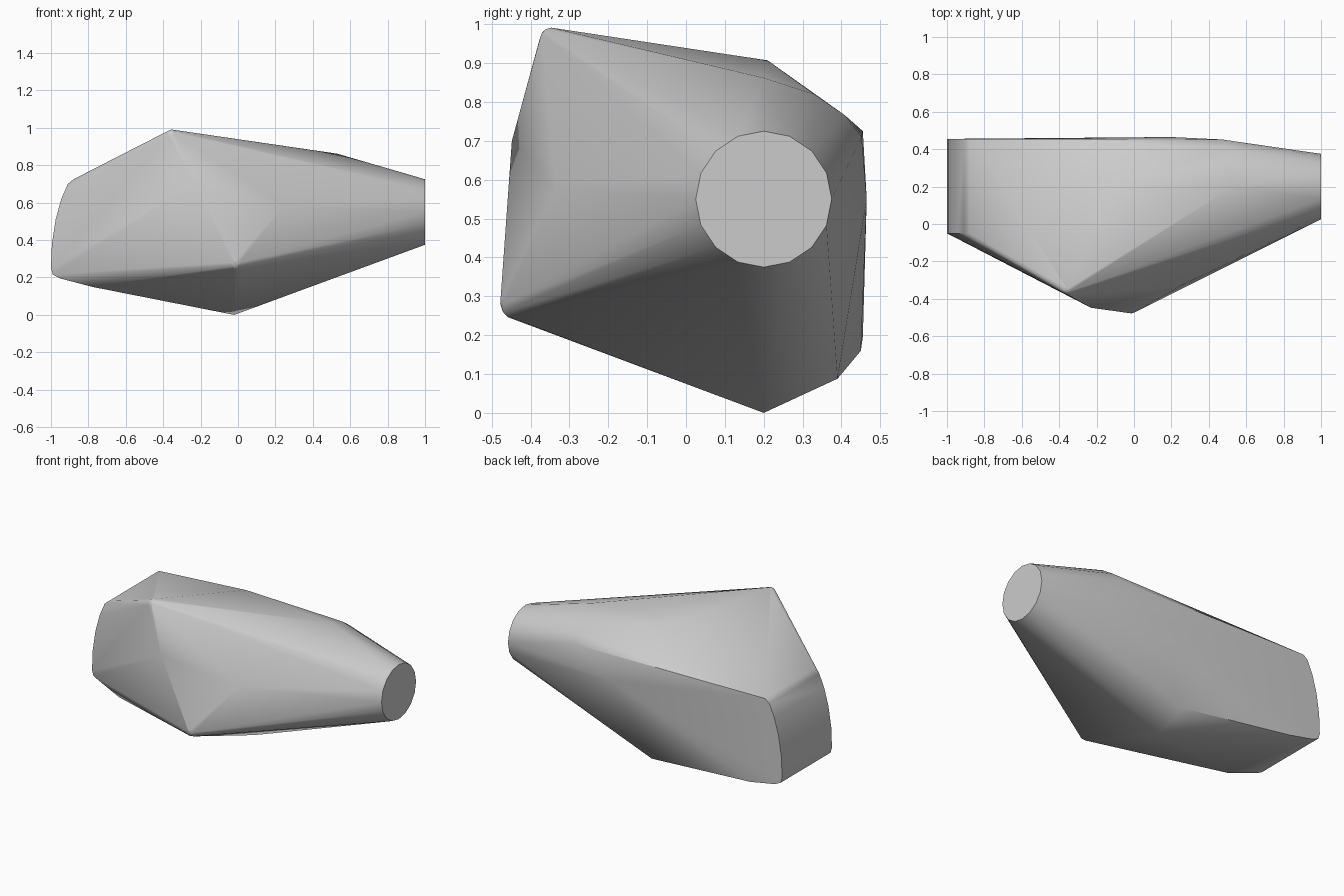
import bpy, bmesh, math
from mathutils import Vector

if "Cube" in bpy.data.objects:
    bpy.data.objects.remove(bpy.data.objects["Cube"], do_unlink=True)

grey = bpy.data.materials.new("stone grey")
grey.use_nodes = True
colour = (0.6, 0.6, 0.6, 1)
grey.diffuse_color = colour
grey.node_tree.nodes["Principled BSDF"].inputs["Base Color"].default_value = colour

bm = bmesh.new()


def point(x, y, z):
    bm.verts.new((x, y, z))


def rounded(x, y, z, r):
    """Soft corner: small ball whose far side touches the corner."""
    corner = Vector((x, y, z))
    inward = (Vector((0, 0.1, 0.5)) - corner).normalized()
    ball = bmesh.ops.create_icosphere(bm, subdivisions=2, radius=r)
    bmesh.ops.translate(bm, verts=ball["verts"], vec=corner + inward * r)


# round flat tip
for i in range(16):
    a = math.tau * i / 16
    point(1, 0.2 + 0.175 * math.sin(a), 0.55 + 0.175 * math.cos(a))

# curved butt end, swept across its width
for x, z in ((-0.88, 0.725), (-0.91, 0.70), (-0.945, 0.62), (-0.975, 0.51),
             (-0.995, 0.38), (-1, 0.25), (-0.99, 0.215), (-0.95, 0.195)):
    for y in (-0.05, 0.455):
        point(x, y, z)

# top ridge and shoulders
rounded(-0.37, -0.365, 0.98, 0.03)
point(-0.09, 0.21, 0.907)
point(0.53, 0.2, 0.862)
point(0.51, 0.33, 0.82)
point(0.5, 0.41, 0.765)

# flat back
point(0.47, 0.452, 0.71)
point(0.2, 0.465, 0.55)
point(-0.77, 0.45, 0.16)

# front crest running down to the nose
point(-0.23, -0.448, 0.70)
rounded(-0.015, -0.475, 0.265, 0.04)
point(0.24, -0.335, 0.58)

# keel
point(-0.02, 0.2, 0)
point(-0.03, 0.39, 0.088)
point(-0.78, -0.09, 0.15)

# wrap one skin round all the corners
hull = bmesh.ops.convex_hull(bm, input=bm.verts)
loose = [v for v in bm.verts if not v.link_faces]
bmesh.ops.delete(bm, geom=loose, context="VERTS")
inner = {f for f in hull["geom_interior"] if isinstance(f, bmesh.types.BMFace) and f.is_valid}
bmesh.ops.delete(bm, geom=list(inner), context="FACES")
bmesh.ops.dissolve_limit(bm, angle_limit=0.01, verts=bm.verts, edges=bm.edges)
bmesh.ops.recalc_face_normals(bm, faces=bm.faces)

mesh = bpy.data.meshes.new("faceted_body")
bm.to_mesh(mesh)
bm.free()
mesh.materials.append(grey)
body = bpy.data.objects.new("faceted_body", mesh)
bpy.context.collection.objects.link(body)

bpy.context.view_layer.objects.active = body
body.select_set(True)
bpy.ops.object.shade_smooth_by_angle(angle=math.radians(30))
